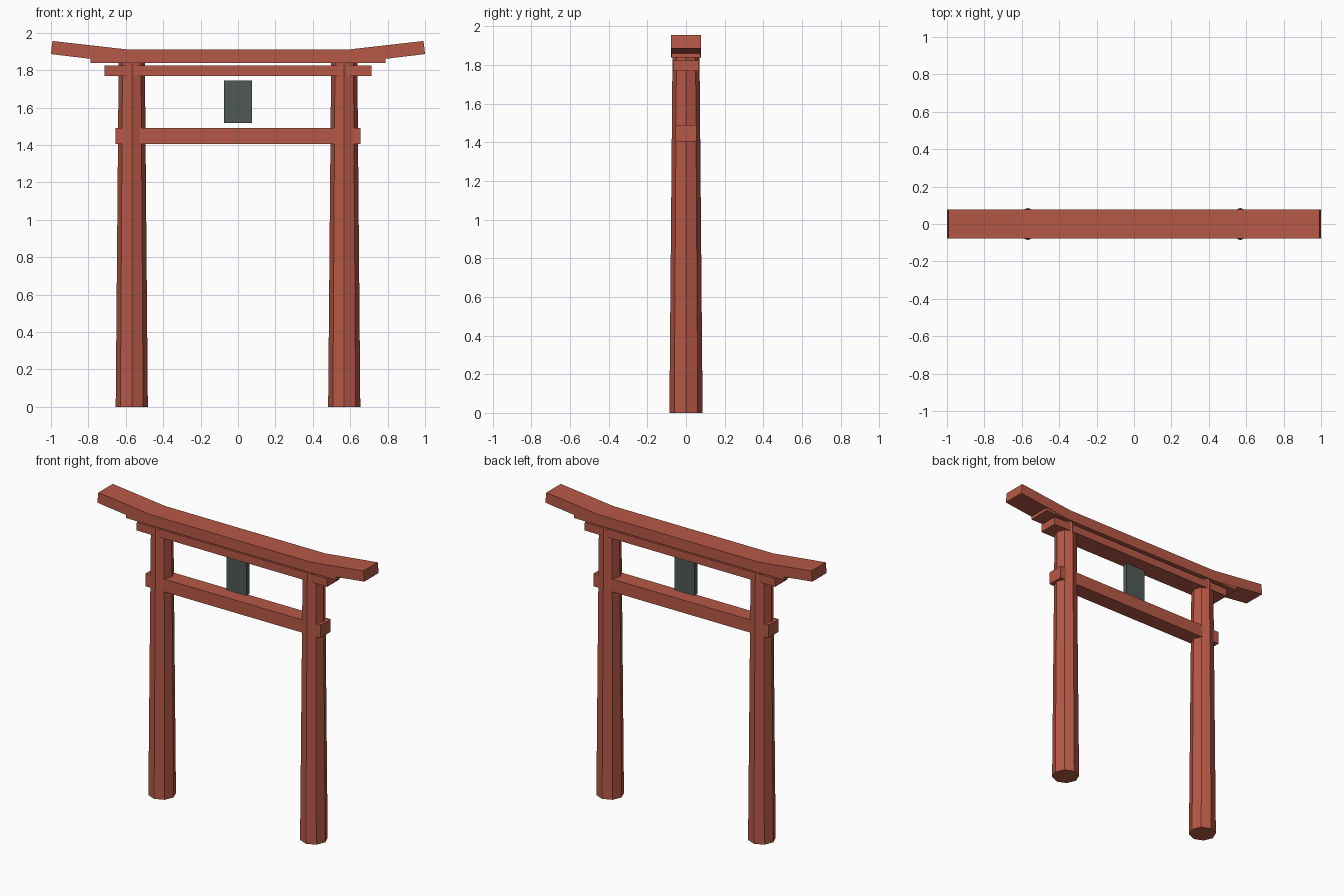
import bpy, bmesh, math

cube = bpy.data.objects.get("Cube")
if cube:
    bpy.data.objects.remove(cube, do_unlink=True)


def make_material(name, colour):
    mat = bpy.data.materials.new(name)
    mat.use_nodes = True
    mat.diffuse_color = colour
    mat.node_tree.nodes["Principled BSDF"].inputs["Base Color"].default_value = colour
    return mat


red = make_material("red painted wood", (0.47, 0.098, 0.062, 1))
slate = make_material("dark slate", (0.080, 0.102, 0.091, 1))


def finish(name, bm, mat):
    bmesh.ops.recalc_face_normals(bm, faces=bm.faces)
    mesh = bpy.data.meshes.new(name)
    bm.to_mesh(mesh)
    bm.free()
    mesh.materials.append(mat)
    obj = bpy.data.objects.new(name, mesh)
    bpy.context.collection.objects.link(obj)
    return obj


def extrude_profile(name, profile, half_depth, mat):
    """Extrude a front outline (x, z) symmetrically along y."""
    bm = bmesh.new()
    front = bm.faces.new([bm.verts.new((x, -half_depth, z)) for x, z in profile])
    result = bmesh.ops.extrude_face_region(bm, geom=[front], use_keep_orig=True)
    moved = [v for v in result["geom"] if isinstance(v, bmesh.types.BMVert)]
    bmesh.ops.translate(bm, verts=moved, vec=(0, 2 * half_depth, 0))
    return finish(name, bm, mat)


def beam(name, half_width, half_depth, bottom, top, mat):
    w = half_width
    return extrude_profile(
        name, [(-w, bottom), (w, bottom), (w, top), (-w, top)], half_depth, mat)


# Tapered eight-sided pillars
PILLAR_HEIGHT = 1.85
for side, sign in (("left", 1), ("right", -1)):
    bm = bmesh.new()
    bmesh.ops.create_cone(bm, cap_ends=True, segments=8, radius1=0.086,
                          radius2=0.07, depth=PILLAR_HEIGHT)
    bmesh.ops.translate(bm, verts=bm.verts, vec=(0, 0, PILLAR_HEIGHT / 2))
    pillar = finish(side + "_pillar", bm, red)
    pillar.location.x = sign * 0.568

# Roof beam with upswept ends, outline mirrored about the centre
lower = [(0.6, 1.838), (1.0, 1.886)]
upper = [(0.992, 1.956), (0.596, 1.911)]
half = lower + upper
outline = half + [(-x, z) for x, z in reversed(half)]
extrude_profile("roof_beam", outline, 0.077, red)

# Straight beams under the roof
beam("roof_support_beam", 0.788, 0.075, 1.838, 1.87, red)
beam("upper_tie_beam", 0.714, 0.066, 1.77, 1.824, red)
beam("lower_tie_beam", 0.655, 0.055, 1.404, 1.49, red)

# Blank plaque hanging between the tie beams
beam("plaque", 0.074, 0.015, 1.518, 1.744, slate)
